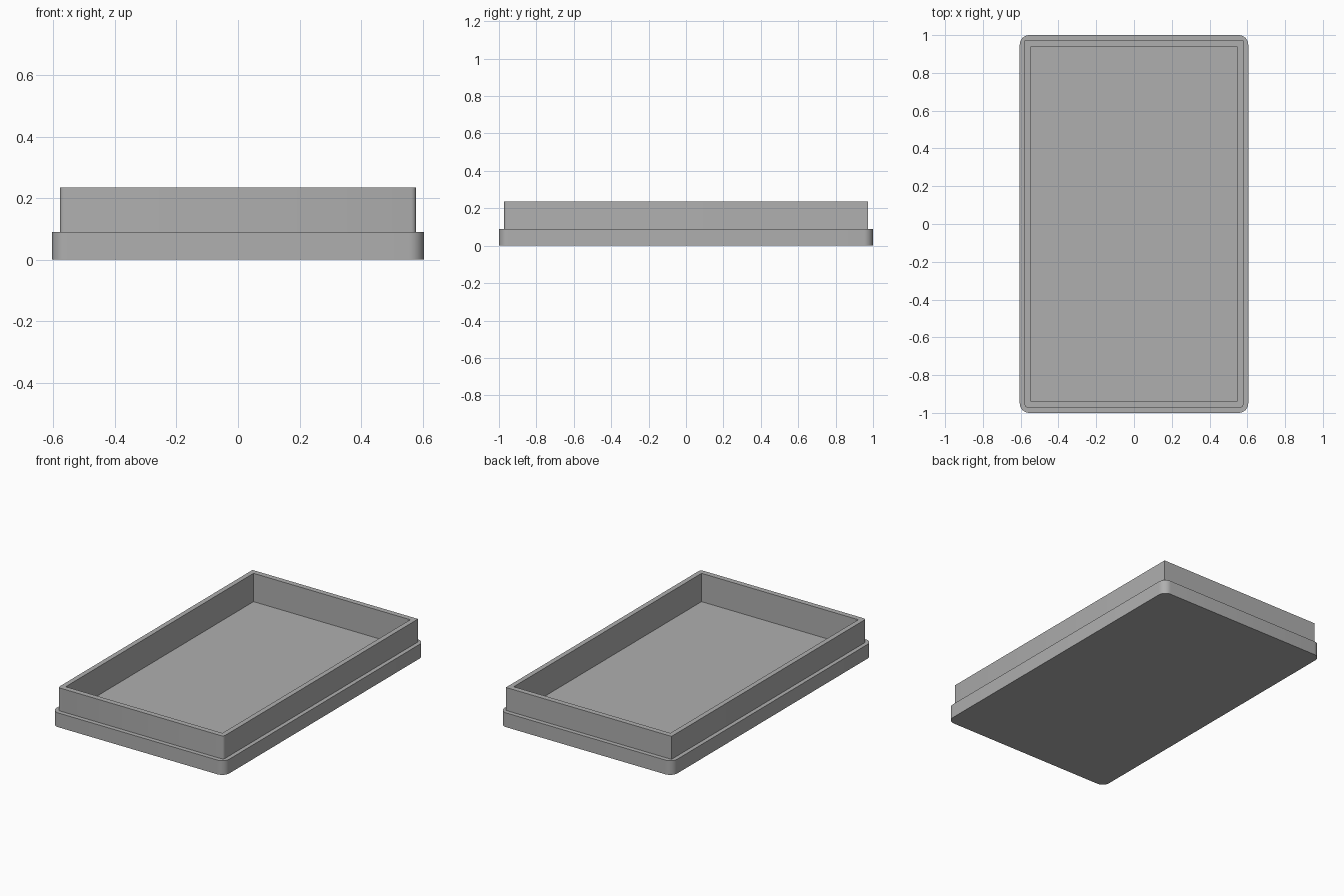
import bpy
import bmesh
import math

if "Cube" in bpy.data.objects:
    bpy.data.objects.remove(bpy.data.objects["Cube"], do_unlink=True)

grey = bpy.data.materials.new("plain grey")
grey.use_nodes = True
grey.diffuse_color = (0.43, 0.43, 0.43, 1)
grey.node_tree.nodes["Principled BSDF"].inputs["Base Color"].default_value = grey.diffuse_color


def block(name, half_x, half_y, z0, z1, radius=0.0, segments=1, front_only=False):
    """Upright box whose vertical edges can be rounded."""
    bm = bmesh.new()
    bmesh.ops.create_cube(bm, size=2)
    for v in bm.verts:
        v.co.x *= half_x
        v.co.y *= half_y
        v.co.z = z1 if v.co.z > 0 else z0
    if radius:
        edges = [e for e in bm.edges
                 if abs(e.verts[0].co.z - e.verts[1].co.z) > 0.01
                 and not (front_only and e.verts[0].co.y > 0)]
        bmesh.ops.bevel(bm, geom=edges, offset=radius, segments=segments,
                        profile=0.5, affect='EDGES')
    mesh = bpy.data.meshes.new(name)
    bm.to_mesh(mesh)
    bm.free()
    mesh.materials.append(grey)
    obj = bpy.data.objects.new(name, mesh)
    bpy.context.collection.objects.link(obj)
    return obj


def combine(target, tool, operation):
    """Apply a boolean and discard the tool object."""
    mod = target.modifiers.new(operation.title(), 'BOOLEAN')
    mod.operation = operation
    mod.solver = 'EXACT'
    mod.object = tool
    bpy.context.view_layer.objects.active = target
    bpy.ops.object.modifier_apply(modifier=mod.name)
    bpy.data.objects.remove(tool, do_unlink=True)


# Stepped body: wide rounded base with a narrower wall block above
tray = block("tray", 0.605, 1.0, 0, 0.09, 0.05, 8)
wall = block("wall", 0.579, 0.972, 0.05, 0.235, 0.016, 3, front_only=True)
combine(tray, wall, 'UNION')

# Sharp-cornered pocket, open at the top
pocket = block("pocket", 0.548, 0.938, 0.056, 0.4)
combine(tray, pocket, 'DIFFERENCE')

# Smooth corners with crisp edges
bpy.ops.object.select_all(action='DESELECT')
tray.select_set(True)
bpy.context.view_layer.objects.active = tray
bpy.ops.object.shade_smooth_by_angle(angle=math.radians(35))
